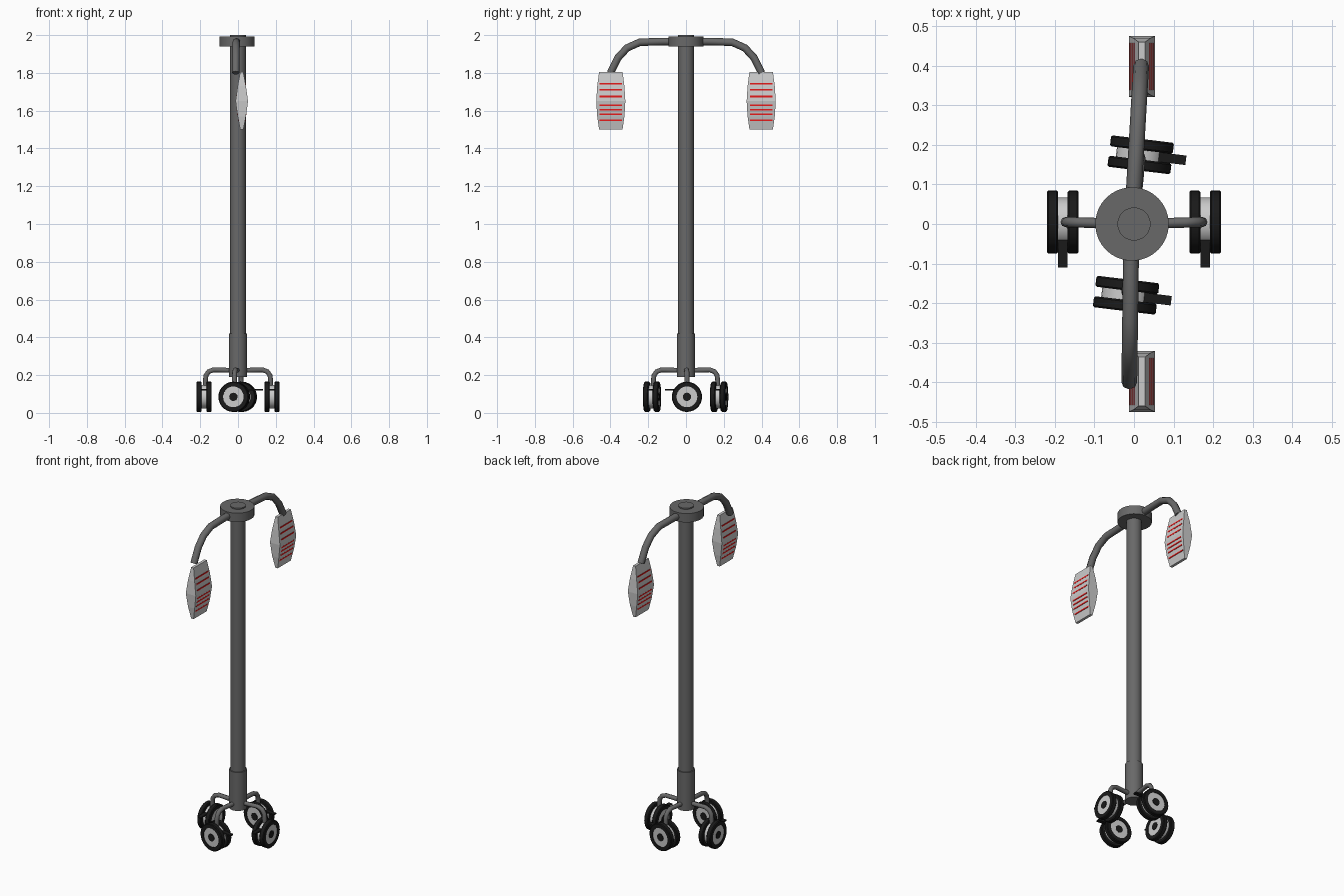
import bpy, bmesh, math
from mathutils import Matrix, Vector

if "Cube" in bpy.data.objects:
    bpy.data.objects.remove(bpy.data.objects["Cube"])


def material(name, col):
    m = bpy.data.materials.new(name)
    m.diffuse_color = col
    m.use_nodes = True
    m.node_tree.nodes["Principled BSDF"].inputs["Base Color"].default_value = m.diffuse_color
    return m


BLACK = material("black_rubber", (0.01, 0.01, 0.01, 1))
RED = material("red_glow", (0.8, 0.01, 0.01, 1))
GREY = material("dark_grey", (0.14, 0.14, 0.14, 1))


def finish(name, bm, mat=None, M=Matrix(), smooth=False):
    bmesh.ops.transform(bm, matrix=M, verts=bm.verts)
    bmesh.ops.recalc_face_normals(bm, faces=bm.faces)
    me = bpy.data.meshes.new(name)
    bm.to_mesh(me)
    bm.free()
    ob = bpy.data.objects.new(name, me)
    bpy.context.collection.objects.link(ob)
    if mat:
        me.materials.append(mat)
    if smooth:
        shade(ob)
    return ob


def shade(ob):
    bpy.ops.object.select_all(action='DESELECT')
    ob.select_set(True)
    bpy.context.view_layer.objects.active = ob
    bpy.ops.object.shade_smooth_by_angle(angle=math.radians(30))


def lathe(name, profile, mat=None, M=Matrix(), n=24):
    """Revolve (radius, height) points around z; a closed profile makes a ring."""
    bm = bmesh.new()
    ring = [[bm.verts.new((r * math.cos(2 * math.pi * i / n), r * math.sin(2 * math.pi * i / n), h))
             for i in range(n)] for r, h in profile]
    closed = profile[0] == profile[-1]
    for a, b in zip(ring, ring[1:]):
        for i in range(n):
            j = (i + 1) % n
            bm.faces.new((a[i], a[j], b[j], b[i]))
    if closed:
        bmesh.ops.remove_doubles(bm, verts=bm.verts, dist=1e-5)
    else:
        bm.faces.new(ring[0])
        bm.faces.new(ring[-1])
    return finish(name, bm, mat, M, True)


def cylinder(name, r, z0, z1, mat=None, M=Matrix(), n=24):
    return lathe(name, [(r, z0), (r, z1)], mat, M, n)


def box(name, size, loc, mat=None, M=Matrix()):
    bm = bmesh.new()
    bmesh.ops.create_cube(bm, size=1)
    return finish(name, bm, mat, M @ Matrix.Translation(loc) @ Matrix.Diagonal((*size, 1)))


def tube(name, pts, r, mat):
    cu = bpy.data.curves.new(name, 'CURVE')
    cu.dimensions = '3D'
    cu.bevel_depth = r
    cu.bevel_resolution = 2
    cu.use_fill_caps = True
    sp = cu.splines.new('POLY')
    sp.points.add(len(pts) - 1)
    for p, co in zip(sp.points, pts):
        p.co = (*co, 1)
    ob = bpy.data.objects.new(name, cu)
    bpy.context.collection.objects.link(ob)
    cu.materials.append(mat)
    bpy.ops.object.select_all(action='DESELECT')
    ob.select_set(True)
    bpy.context.view_layer.objects.active = ob
    bpy.ops.object.convert(target='MESH')


# Central pole, lower sleeve and top disc
cylinder("pole", 0.042, 0.2, 2.0, GREY)
cylinder("lower_sleeve", 0.048, 0.19, 0.42, GREY)
cylinder("top_disc", 0.093, 1.94, 1.993, GREY, Matrix.Translation((-0.005, 0, 0)), 32)

# Lamp head stations: z, half thickness in x, half width in y
STATIONS = [(1.5, 0.008, 0.062), (1.57, 0.022, 0.072), (1.65, 0.033, 0.077),
            (1.73, 0.022, 0.072), (1.806, 0.008, 0.062)]


def half_thickness(z):
    for (z0, x0, _), (z1, x1, _) in zip(STATIONS, STATIONS[1:]):
        if z0 <= z <= z1:
            return x0 + (x1 - x0) * (z - z0) / (z1 - z0)


def lamp_head(name, cx, cy):
    M = Matrix.Translation((cx, cy, 0))
    bm = bmesh.new()
    rings = [[bm.verts.new((sx * x, sy * y, z)) for sx, sy in ((-1, -1), (1, -1), (1, 1), (-1, 1))]
             for z, x, y in STATIONS]
    for a, b in zip(rings, rings[1:]):
        for i in range(4):
            j = (i + 1) % 4
            bm.faces.new((a[i], a[j], b[j], b[i]))
    bm.faces.new(rings[0])
    bm.faces.new(rings[-1])
    finish(name, bm, None, M)
    # Red slots run across both broad faces
    for z in (1.548, 1.58, 1.605, 1.628, 1.675, 1.71, 1.743):
        box(name + "_slot", (2 * half_thickness(z) + 0.003, 0.118, 0.008), (0, 0, z), RED, M)


# Curved arms with hanging heads
for s, x0, x1 in ((1, -0.003, 0.018), (-1, -0.007, -0.012)):
    path = [(0.04, 1.966), (0.12, 1.966), (0.245, 1.962), (0.312, 1.932), (0.36, 1.88), (0.4, 1.8)]
    pts = [(x0 + (x1 - x0) * (y - 0.04) / 0.36, s * y, z) for y, z in path]
    tube("lamp_arm", pts, 0.02, GREY)
    lamp_head("lamp_head", 0.02, s * 0.398)


def caster(cx, cy, angle):
    """Twin wheel caster: axle along local x, brake pedal towards local -y."""
    base = Matrix.Translation((cx, cy, 0.085)) @ Matrix.Rotation(math.radians(angle), 4, 'Z')
    axle = base @ Matrix.Rotation(math.pi / 2, 4, 'Y')
    cylinder("caster_hub", 0.062, -0.014, 0.014, None, axle)
    for s in (-1, 1):
        W = axle @ Matrix.Translation((0, 0, s * 0.026))
        tyre = [(0.055, -0.014), (0.076, -0.014), (0.08, -0.01), (0.08, 0.01), (0.076, 0.014),
                (0.055, 0.014), (0.055, -0.014)]
        lathe("caster_tyre", tyre, BLACK, W, 28)
        cylinder("wheel_disc", 0.056, -0.011, 0.011, None, W)
        cylinder("axle_cap", 0.022, -0.0135, 0.0135, BLACK, W, 16)
    box("brake_pedal", (0.024, 0.07, 0.008), (0, -0.08, 0.037), BLACK, base)


# Casters and their bent legs
for cx, cy, angle in ((-0.18, 0.005, 0), (0.18, 0.005, 0), (0.017, 0.175, 83), (-0.02, -0.18, 83)):
    caster(cx, cy, angle)
    end = Vector((cx, cy, 0)) * 0.96
    leg = [(0.15, 0.225), (0.75, 0.228), (0.9, 0.218), (0.98, 0.198), (1.0, 0.17), (1.0, 0.12)]
    tube("caster_leg", [(end.x * t, end.y * t, z) for t, z in leg], 0.013, GREY)
